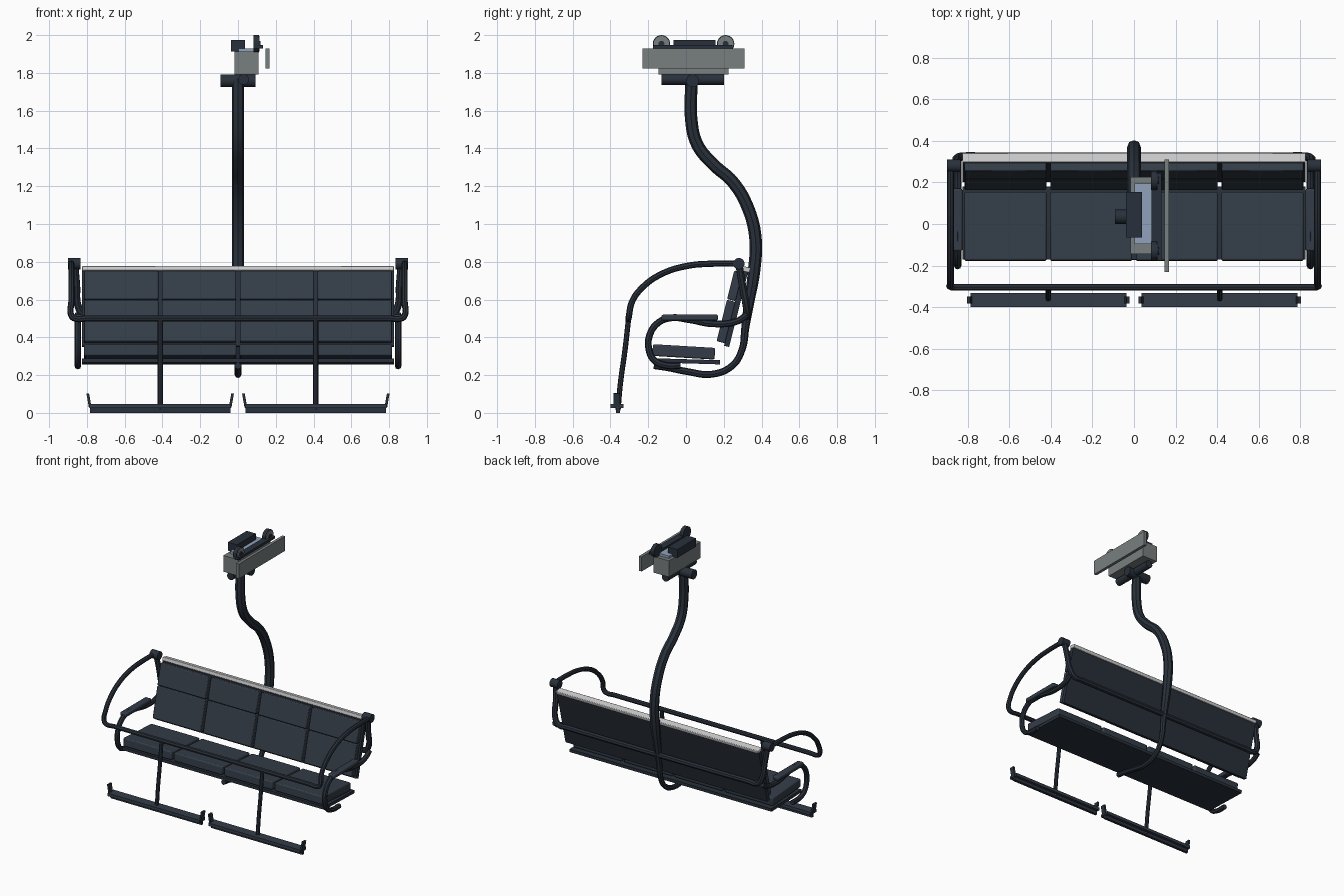
import bpy, math
from mathutils import Vector

if "Cube" in bpy.data.objects:
    bpy.data.objects.remove(bpy.data.objects["Cube"])


def mat(name, rgb):
    m = bpy.data.materials.new(name)
    m.diffuse_color = (*rgb, 1)
    m.use_nodes = True
    m.node_tree.nodes["Principled BSDF"].inputs["Base Color"].default_value = m.diffuse_color
    return m


FRAME = mat("frame navy", (0.022, 0.030, 0.043))
PAD = mat("pad navy", (0.034, 0.046, 0.064))
GREY = mat("housing grey", (0.19, 0.21, 0.21))
LIGHT = mat("light trim", (0.60, 0.60, 0.60))
STEEL = mat("blue steel", (0.28, 0.36, 0.50))


def finish(ob, name, m, smooth=False):
    ob.name = name
    ob.data.materials.clear()
    ob.data.materials.append(m)
    if smooth:
        bpy.ops.object.shade_smooth_by_angle(angle=math.radians(40))
    return ob


def box(name, center, size, m, tilt=0.0, bevel=0.0, roll=0.0):
    """Box rotated by tilt about x or roll about y."""
    bpy.ops.mesh.primitive_cube_add(size=1, location=center, rotation=(tilt, roll, 0))
    ob = bpy.context.object
    ob.scale = size
    bpy.ops.object.transform_apply(location=False, rotation=False, scale=True)
    if bevel:
        b = ob.modifiers.new("soft edge", 'BEVEL')
        b.width, b.segments = bevel, 2
    return finish(ob, name, m, bevel > 0)


def rod(name, a, b, r, m, sides=20):
    a, b = Vector(a), Vector(b)
    d = b - a
    bpy.ops.mesh.primitive_cylinder_add(vertices=sides, radius=r, depth=d.length,
                                        location=(a + b) / 2,
                                        rotation=d.to_track_quat('Z', 'Y').to_euler())
    return finish(bpy.context.object, name, m, True)


def tube(name, pts, r, m, radii=None, res=6):
    """Round tube along a smooth path, turned into a mesh."""
    cu = bpy.data.curves.new(name, 'CURVE')
    cu.dimensions = '3D'
    cu.bevel_depth, cu.bevel_resolution, cu.use_fill_caps = r, 2, True
    cu.resolution_u = res
    sp = cu.splines.new('BEZIER')
    sp.bezier_points.add(len(pts) - 1)
    for i, p in enumerate(pts):
        bp = sp.bezier_points[i]
        bp.co = p
        bp.handle_left_type = bp.handle_right_type = 'AUTO'
        bp.radius = radii[i] if radii else 1
    ob = bpy.data.objects.new(name, cu)
    bpy.context.collection.objects.link(ob)
    bpy.ops.object.select_all(action='DESELECT')
    ob.select_set(True)
    bpy.context.view_layer.objects.active = ob
    bpy.ops.object.convert(target='MESH')
    return finish(bpy.context.object, name, m, True)


# Hanger pole: thick above the back bar, thinner where it curls under the seat
path = [(0.03, 1.77), (0.028, 1.55), (0.06, 1.42), (0.14, 1.32), (0.25, 1.22), (0.33, 1.08),
        (0.368, 0.92), (0.36, 0.75), (0.33, 0.56), (0.315, 0.46), (0.295, 0.33),
        (0.245, 0.25), (0.14, 0.205), (0.0, 0.22), (-0.10, 0.24), (-0.17, 0.25)]
tube("hanger_pole", [(0, y, z) for y, z in path], 0.033, FRAME,
     [1] * 8 + [0.8, 0.65] + [0.55] * 6)

# Seat: base board and four cushions
SEAT_TILT = -0.06
box("seat_base", (0, 0.005, 0.273), (1.65, 0.35, 0.022), FRAME, -0.03)
# Backrest: board, padded panels and light top trim
BACK_TILT = -0.245
up = Vector((0, math.sin(-BACK_TILT), math.cos(BACK_TILT)))
out = Vector((0, -up.z, up.y))
base = Vector((0, 0.215, 0.352))
box("back_board", base + up * 0.205, (1.65, 0.028, 0.41), FRAME, BACK_TILT)
box("back_top_trim", base + up * 0.421, (1.65, 0.046, 0.026), LIGHT, BACK_TILT, 0.004)
for i in range(4):
    x = (i - 1.5) * 0.412
    box("seat_cushion", (x, -0.012, 0.323), (0.395, 0.33, 0.062), PAD, SEAT_TILT, 0.008)
    for h, s in ((0.127, 0.226), (0.322, 0.156)):
        c = base + up * h + out * 0.035
        box("back_pad", (x, c.y, c.z), (0.392, 0.046, s), PAD, BACK_TILT, 0.006)

# Back bar that rises at both ends to the restraint pivots
half = [(0.865, 0.28, 0.79), (0.855, 0.298, 0.68), (0.845, 0.32, 0.56),
        (0.815, 0.325, 0.518), (0.74, 0.325, 0.515)]
tube("back_bar", half + [(-x, y, z) for x, y, z in reversed(half)], 0.02, FRAME)

# Restraint bar: side arcs joined by the front rail
arc = [(0.28, 0.79), (0.14, 0.79), (0.0, 0.777), (-0.13, 0.735), (-0.23, 0.665), (-0.285, 0.59)]
side = [(0.882, y, z) for y, z in arc] + [(0.882, -0.302, 0.515), (0.865, -0.304, 0.5), (0.80, -0.304, 0.5)]
tube("restraint_bar", side + [(-x, y, z) for x, y, z in reversed(side)], 0.0165, FRAME)

for s in (-1, 1):
    # Pivot joints, armrest loops and pads
    rod("restraint_pivot", (s * 0.835, 0.28, 0.79), (s * 0.9, 0.28, 0.79), 0.03, FRAME)
    loop = [(0.325, 0.52), (0.27, 0.485), (0.14, 0.472), (0.02, 0.493), (-0.08, 0.503),
            (-0.15, 0.475), (-0.193, 0.41), (-0.197, 0.34), (-0.17, 0.28), (-0.11, 0.252), (-0.03, 0.25)]
    tube("armrest_loop", [(s * 0.848, y, z) for y, z in loop], 0.018, FRAME)
    box("armrest_pad", (s * 0.85, 0.02, 0.505), (0.05, 0.30, 0.03), PAD, 0, 0.008)

    # Footrest: post, tread and upturned ends
    x = s * 0.412
    tube("footrest_post", [(x, -0.304, 0.50), (x, -0.322, 0.34), (x, -0.348, 0.15), (x, -0.36, 0.015)],
         0.014, FRAME)
    box("footrest_tread", (x, -0.365, 0.036), (0.75, 0.068, 0.022), PAD)
    box("footrest_lip", (x, -0.36, 0.014), (0.745, 0.02, 0.028), FRAME)
    for e in (-1, 1):
        box("footrest_end", (x + e * 0.377, -0.366, 0.066), (0.014, 0.035, 0.075), FRAME, 0, 0, e * 0.17)

# Cable grip: hinge cylinders, housing and outer plate
rod("hinge_cross", (-0.092, 0.035, 1.758), (0.092, 0.035, 1.758), 0.034, FRAME)
rod("hinge_barrel", (0.03, -0.13, 1.765), (0.03, 0.20, 1.765), 0.028, FRAME)
box("grip_housing", (0.045, 0.04, 1.852), (0.125, 0.37, 0.12), GREY)
box("grip_plate", (0.157, 0.04, 1.876), (0.022, 0.54, 0.108), GREY)
box("grip_block", (0.0, 0.045, 1.943), (0.075, 0.22, 0.062), FRAME)
box("grip_slide", (0.045, 0.05, 1.92), (0.085, 0.29, 0.02), STEEL)
box("wheel_rail", (0.108, 0.035, 1.938), (0.048, 0.42, 0.018), FRAME)

# Guide wheels with grey outer faces
for y in (-0.13, 0.21):
    rod("guide_wheel", (0.082, y, 1.954), (0.11, y, 1.954), 0.046, FRAME, 24)
    rod("wheel_face", (0.109, y, 1.954), (0.114, y, 1.954), 0.041, GREY, 24)
    rod("wheel_hub", (0.112, y, 1.954), (0.12, y, 1.954), 0.016, FRAME, 12)
